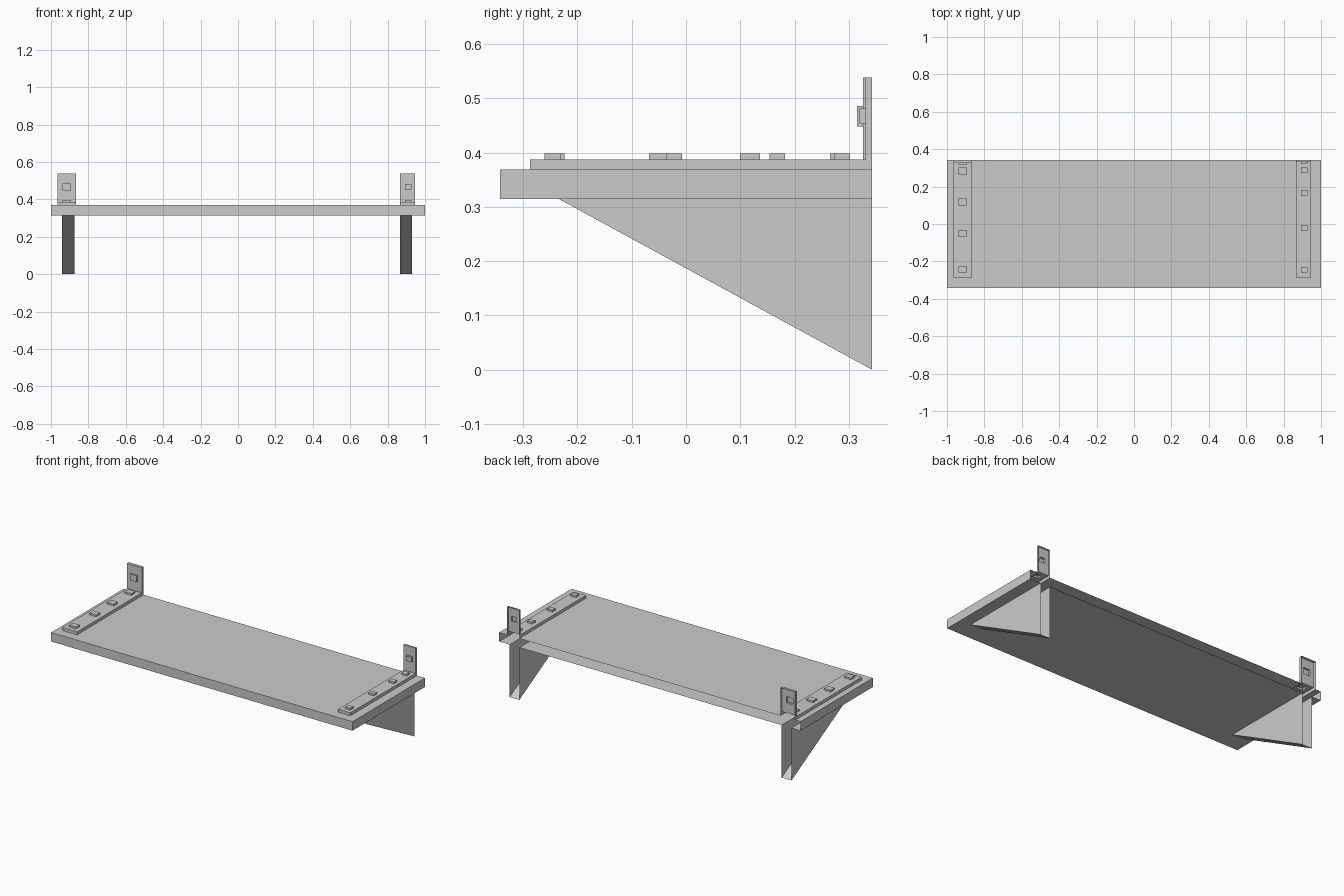
import bpy, bmesh
from mathutils import Vector

if "Cube" in bpy.data.objects:
    bpy.data.objects.remove(bpy.data.objects["Cube"], do_unlink=True)

grey = bpy.data.materials.new("light_grey")
grey.use_nodes = True
COLOUR = (0.6, 0.6, 0.6, 1)
grey.diffuse_color = COLOUR
grey.node_tree.nodes["Principled BSDF"].inputs["Base Color"].default_value = COLOUR

# Shared levels: the wall side stays open on every part
BACK, FRONT = 0.343, -0.343
DECK_LOW, DECK_TOP, PLATE_TOP, HEIGHT = 0.315, 0.369, 0.387, 0.538
PLATE_FRONT, BRACE_FRONT = -0.287, -0.235
BOLT = 0.011


def add_shell(bm, x0, x1, profile, corner=()):
    """Sweep an open (y, z) profile along x and close both ends."""
    a, b = ([bm.verts.new((x, y, z)) for y, z in [*profile, *corner]] for x in (x0, x1))
    for i in range(len(profile) - 1):
        bm.faces.new((a[i], a[i + 1], b[i + 1], b[i]))
    bm.faces.new(a)
    bm.faces.new(b)


def punch(bm, axis, level, lo, hi):
    """Cut a rectangular opening in the flat face at the given level."""
    others = [i for i in range(3) if i != axis]

    def flat():
        return [f for f in bm.faces
                if all(abs(v.co[axis] - level) < 1e-5 for v in f.verts)]

    for i, low, high in zip(others, lo, hi):
        for value in (low, high):
            normal, point = Vector(), Vector()
            normal[i], point[i] = 1, value
            faces = flat()
            edges = {e for f in faces for e in f.edges}
            verts = {v for f in faces for v in f.verts}
            bmesh.ops.bisect_plane(bm, geom=faces + list(edges) + list(verts),
                                   plane_co=point, plane_no=normal)
    inside = [f for f in flat() if all(
        low < f.calc_center_median()[i] < high for i, low, high in zip(others, lo, hi))]
    bmesh.ops.delete(bm, geom=inside, context='FACES')


def finish(bm, name):
    bmesh.ops.recalc_face_normals(bm, faces=bm.faces[:])
    mesh = bpy.data.meshes.new(name)
    bm.to_mesh(mesh)
    bm.free()
    mesh.materials.append(grey)
    bpy.context.collection.objects.link(bpy.data.objects.new(name, mesh))


# Per side: bracket span, brace span, bolt span, upright face, bolt size, bolt centres
SIDES = {
    "right": dict(plate=(-0.965, -0.867), brace=(-0.94, -0.875), bolt=(-0.938, -0.894),
                  face=0.326, size=0.037, rows=(-0.242, -0.05, 0.118, 0.284)),
    "left": dict(plate=(0.866, 0.947), brace=(0.866, 0.93), bolt=(0.892, 0.927),
                 face=0.331, size=0.029, rows=(-0.246, -0.022, 0.168, 0.288)),
}

# Deck, opened where the brackets and braces grow out of it
deck = bmesh.new()
add_shell(deck, -1, 1, [(BACK, DECK_TOP), (FRONT, DECK_TOP),
                        (FRONT, DECK_LOW), (BACK, DECK_LOW)])
for s in SIDES.values():
    (p0, p1), (b0, b1) = s["plate"], s["brace"]
    punch(deck, 2, DECK_TOP, (p0, PLATE_FRONT), (p1, BACK))
    punch(deck, 2, DECK_LOW, (b0, BRACE_FRONT), (b1, BACK))
finish(deck, "deck")

for side, s in SIDES.items():
    # Angle bracket with hollow square bolts
    bm = bmesh.new()
    face, half, (x0, x1) = s["face"], s["size"] / 2, s["bolt"]
    add_shell(bm, *s["plate"],
              [(PLATE_FRONT, DECK_TOP), (PLATE_FRONT, PLATE_TOP), (face, PLATE_TOP),
               (face, HEIGHT), (BACK, HEIGHT)], [(BACK, DECK_TOP)])
    z0, z1 = 0.467 - half, 0.467 + half
    punch(bm, 1, face, (x0, z0), (x1, z1))
    for y in s["rows"]:
        punch(bm, 2, PLATE_TOP, (x0, y - half), (x1, y + half))
    add_shell(bm, x0, x1, [(face, z0), (face - BOLT, z0), (face - BOLT, z1), (face, z1)])
    top = PLATE_TOP + BOLT
    for y in s["rows"]:
        add_shell(bm, x0, x1, [(y - half, PLATE_TOP), (y - half, top),
                               (y + half, top), (y + half, PLATE_TOP)])
    bmesh.ops.remove_doubles(bm, verts=bm.verts[:], dist=1e-5)
    finish(bm, side + "_bracket")

    # Triangular brace, open at the top and towards the wall
    bm = bmesh.new()
    add_shell(bm, *s["brace"], [(BRACE_FRONT, DECK_LOW), (BACK, 0)], [(BACK, DECK_LOW)])
    finish(bm, side + "_brace")
